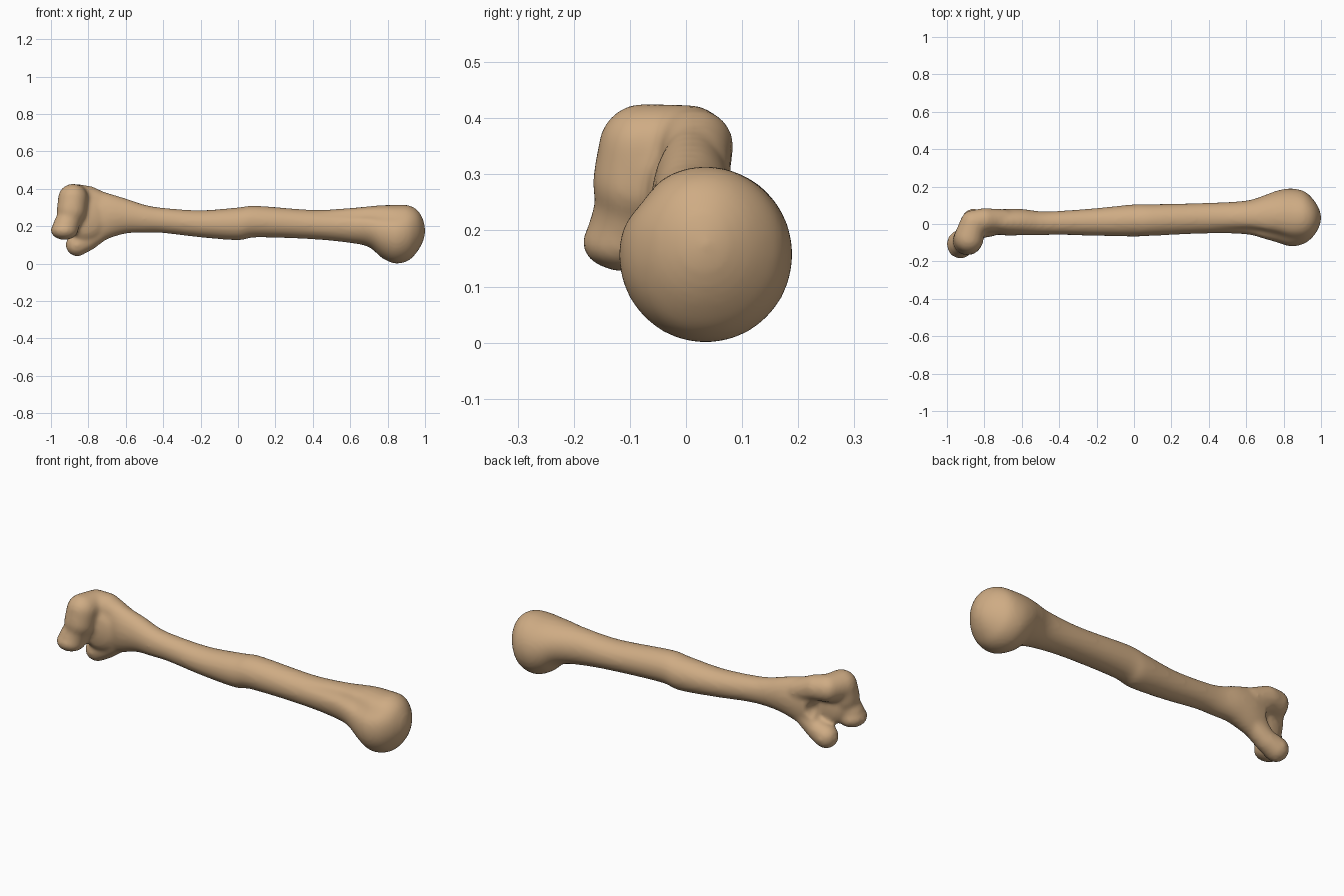
import bpy, bmesh, math
from mathutils import Matrix, Vector

if "Cube" in bpy.data.objects:
    bpy.data.objects.remove(bpy.data.objects["Cube"])

bone_mat = bpy.data.materials.new("bone_tan")
bone_mat.diffuse_color = (0.62, 0.41, 0.23, 1)
bone_mat.use_nodes = True
bone_mat.node_tree.nodes["Principled BSDF"].inputs["Base Color"].default_value = bone_mat.diffuse_color

# Shaft and ball-end sections: x, y min, y max, z min, z max
SECTIONS = [
    (-0.80, -0.04, 0.06, 0.09, 0.405), (-0.70, -0.06, 0.08, 0.13, 0.378),
    (-0.60, -0.06, 0.08, 0.16, 0.348), (-0.50, -0.06, 0.068, 0.165, 0.315),
    (-0.40, -0.058, 0.07, 0.163, 0.298), (-0.20, -0.063, 0.085, 0.14, 0.285),
    (0.00, -0.067, 0.105, 0.125, 0.30), (0.10, -0.063, 0.106, 0.14, 0.309),
    (0.40, -0.05, 0.113, 0.13, 0.287), (0.60, -0.055, 0.125, 0.11, 0.297),
    (0.70, -0.08, 0.155, 0.088, 0.306), (0.77, -0.10, 0.18, 0.03, 0.312),
    (0.84, -0.12, 0.19, 0.0, 0.313), (0.91, -0.105, 0.175, 0.015, 0.312),
    (0.96, -0.065, 0.13, 0.065, 0.285), (0.99, -0.015, 0.08, 0.12, 0.235),
    (1.00, 0.02, 0.045, 0.16, 0.19)]
SIDES, STEPS = 48, 5


def spline(a, b, c, d, t):
    return [0.5 * (2*q + (r-p)*t + (2*p-5*q+4*r-s)*t*t + (3*q-p-3*r+s)*t**3)
            for p, q, r, s in zip(a, b, c, d)]


def ring(bm, sec):
    x, y0, y1, z0, z1 = sec
    # groove on the upper front, fading in towards the ball end
    depth = 0.16 * max(0, 1 - abs(x - 0.68) / 0.28)
    verts = []
    for i in range(SIDES):
        a = 2 * math.pi * i / SIDES
        k = 1 - depth * math.exp(-((a - 2.45) / 0.24) ** 2)
        verts.append(bm.verts.new((x, (y0+y1)/2 + k*(y1-y0)/2*math.cos(a),
                                   (z0+z1)/2 + k*(z1-z0)/2*math.sin(a))))
    return verts


def ball(bm, centre, size):
    m = Matrix.Translation(centre) @ Matrix.Diagonal((*size, 1))
    bmesh.ops.create_icosphere(bm, subdivisions=3, radius=1, matrix=m)


def chain(bm, knots, n=6):
    """Row of overlapping balls through knots (x, y, z, radius)."""
    for a, b in zip(knots, knots[1:]):
        for i in range(n + 1):
            p = Vector(a).lerp(Vector(b), i / n)
            ball(bm, p[:3], (p[3],) * 3)


def make(name, bm):
    bmesh.ops.recalc_face_normals(bm, faces=bm.faces)
    me = bpy.data.meshes.new(name)
    bm.to_mesh(me)
    bm.free()
    ob = bpy.data.objects.new(name, me)
    bpy.context.collection.objects.link(ob)
    return ob


bm = bmesh.new()
# shaft loft
rings = []
for i in range(len(SECTIONS) - 1):
    a, b = SECTIONS[max(i-1, 0)], SECTIONS[i]
    c, d = SECTIONS[i+1], SECTIONS[min(i+2, len(SECTIONS)-1)]
    rings += [ring(bm, spline(a, b, c, d, s / STEPS)) for s in range(STEPS)]
rings.append(ring(bm, SECTIONS[-1]))
for r, s in zip(rings, rings[1:]):
    for i in range(SIDES):
        j = (i + 1) % SIDES
        bm.faces.new((r[i], r[j], s[j], s[i]))
bm.faces.new(rings[0])
bm.faces.new(rings[-1])

# upper and lower columns of the elbow end
chain(bm, [(-0.70, 0.02, 0.31, 0.06), (-0.80, 0.02, 0.35, 0.066),
           (-0.86, 0.005, 0.355, 0.07), (-0.883, -0.075, 0.347, 0.08)])
chain(bm, [(-0.70, 0.01, 0.20, 0.055), (-0.80, 0.018, 0.125, 0.055),
           (-0.86, 0.02, 0.10, 0.062)])
# hinge spool with its flared lip
chain(bm, [(-0.883, -0.077, 0.347, 0.08), (-0.89, -0.088, 0.285, 0.08),
           (-0.90, -0.095, 0.245, 0.066), (-0.92, -0.105, 0.20, 0.07)])
ball(bm, (-0.928, -0.108, 0.178), (0.074, 0.078, 0.052))
# thin web joining spool and shaft
ball(bm, (-0.82, -0.035, 0.24), (0.11, 0.038, 0.11))
bone = make("bone", bm)

# cutter for the hollow at the back of the elbow end
bm = bmesh.new()
ball(bm, (-0.835, 0.085, 0.235), (0.075, 0.085, 0.06))
hollow = make("hollow_cutter", bm)
hollow.hide_render = True

# fuse, hollow out and soften
def remesh():
    m = bone.modifiers.new("fuse", "REMESH")
    m.mode, m.voxel_size = "VOXEL", 0.01

remesh()
cut = bone.modifiers.new("hollow", "BOOLEAN")
cut.operation, cut.object, cut.solver = "DIFFERENCE", hollow, "EXACT"
remesh()
soft = bone.modifiers.new("soften", "SMOOTH")
soft.factor, soft.iterations = 0.5, 7

# bake the result and drop the cutter
dg = bpy.context.evaluated_depsgraph_get()
mesh = bpy.data.meshes.new_from_object(bone.evaluated_get(dg))
bone.modifiers.clear()
bone.data = mesh
bpy.data.objects.remove(hollow)
mesh.materials.clear()
mesh.materials.append(bone_mat)
for p in mesh.polygons:
    p.use_smooth = True
    p.material_index = 0
